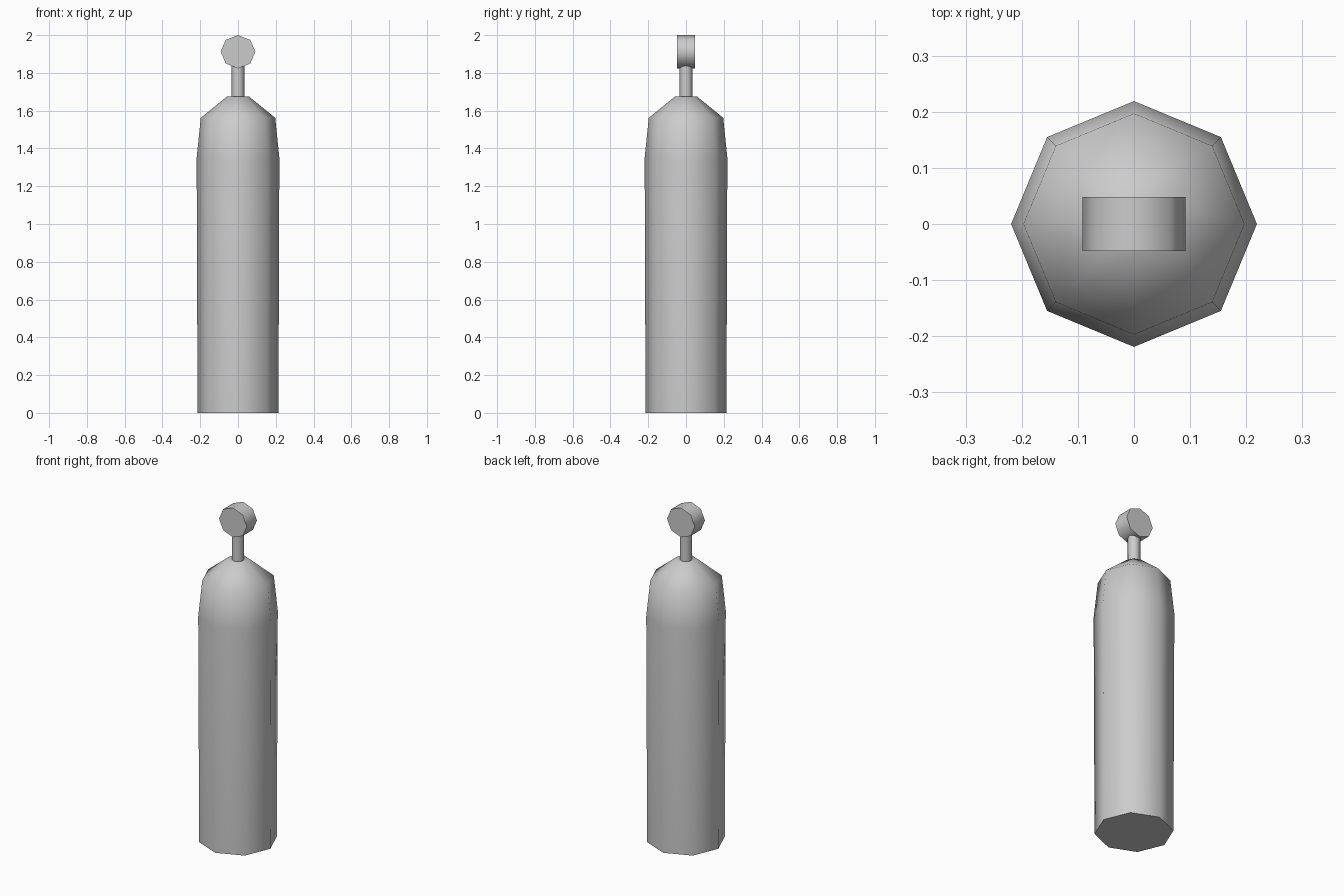
import bpy, bmesh, math

if "Cube" in bpy.data.objects:
    bpy.data.objects.remove(bpy.data.objects["Cube"])


def finish(obj, angle):
    bpy.ops.object.select_all(action='DESELECT')
    obj.select_set(True)
    bpy.context.view_layer.objects.active = obj
    bpy.ops.object.shade_smooth_by_angle(angle=math.radians(angle))


def lathe(name, profile, sides=8, angle=50):
    """Closed turned shape around z from (radius, height) pairs."""
    bm = bmesh.new()
    rings = []
    for r, z in profile:
        rings.append([bm.verts.new((r * math.cos(2 * math.pi * i / sides),
                                    r * math.sin(2 * math.pi * i / sides), z))
                      for i in range(sides)])
    for a, b in zip(rings, rings[1:]):
        for i in range(sides):
            j = (i + 1) % sides
            bm.faces.new((a[i], a[j], b[j], b[i]))
    bm.faces.new(rings[0][::-1])
    bm.faces.new(rings[-1])
    mesh = bpy.data.meshes.new(name)
    bm.to_mesh(mesh)
    bm.free()
    obj = bpy.data.objects.new(name, mesh)
    bpy.context.collection.objects.link(obj)
    finish(obj, angle)
    return obj


# Tank body with slightly flared wall and sloped shoulder
lathe("tank_body", [(0.214, 0), (0.219, 1.35), (0.197, 1.562), (0.058, 1.675)])

# Valve stem, set into the shoulder and the knob
lathe("valve_stem", [(0.034, 1.66), (0.034, 1.86)])

# Valve knob: short octagonal cylinder lying along y
knob = lathe("valve_knob", [(0.09, -0.048), (0.09, 0.048)])
knob.rotation_euler = (math.pi / 2, 0, 0)
knob.scale = (1.02, 0.98, 1)
knob.location = (0, 0, 1.912)
